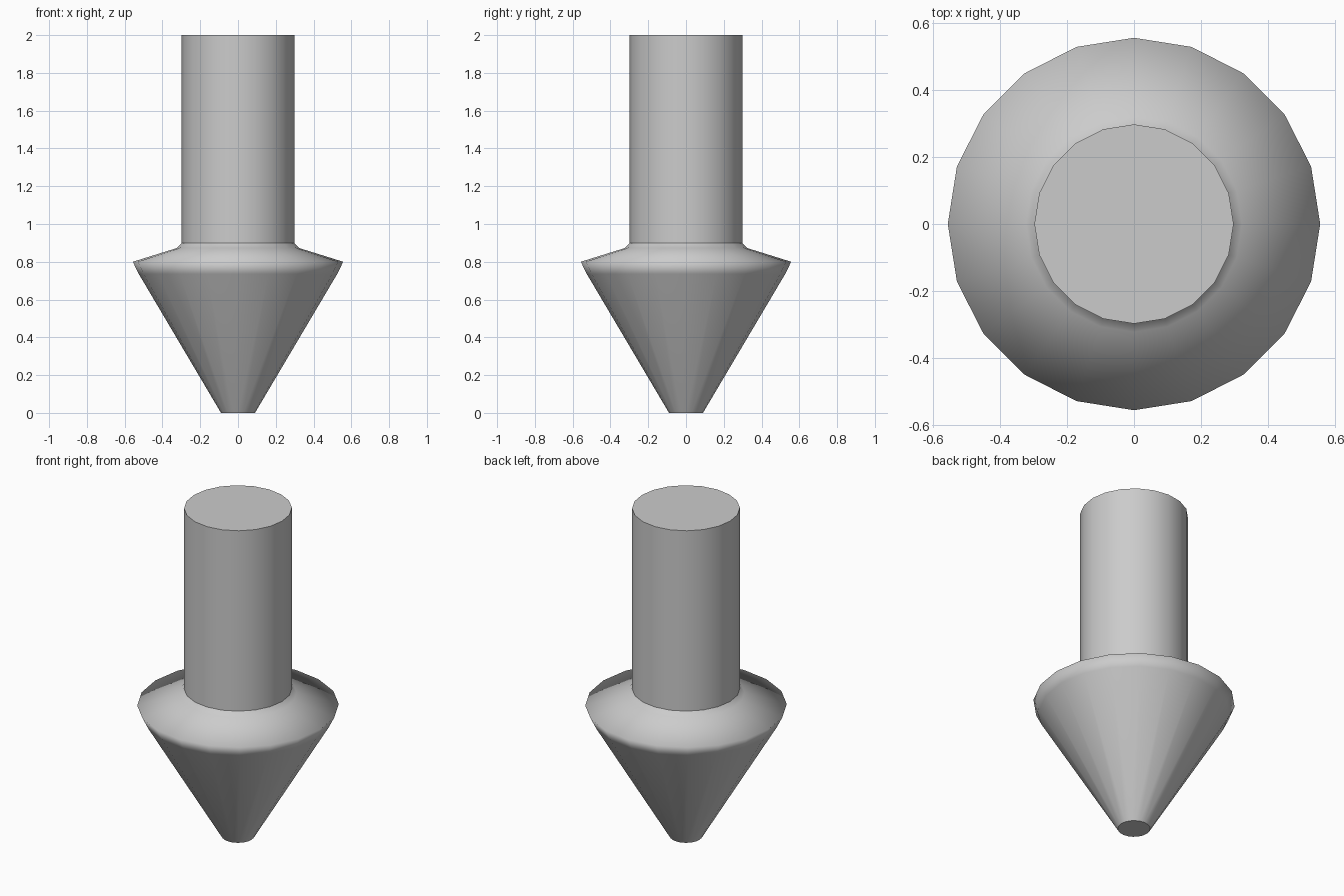
import bpy, bmesh
from math import cos, sin, pi

if "Cube" in bpy.data.objects:
    bpy.data.objects.remove(bpy.data.objects["Cube"])

SIDES = 20


def lathe(name, profile, cap_bottom=False, cap_top=False):
    """Spin a (radius, z) profile into rings with smooth walls and flat caps."""
    bm = bmesh.new()
    rings = [[bm.verts.new((r * cos(2 * pi * i / SIDES), r * sin(2 * pi * i / SIDES), z))
              for i in range(SIDES)] for r, z in profile]
    for a, b in zip(rings, rings[1:]):
        for i in range(SIDES):
            j = (i + 1) % SIDES
            bm.faces.new((a[i], a[j], b[j], b[i])).smooth = True
    caps = []
    if cap_bottom:
        caps.append(bm.faces.new(rings[0][::-1]))
    if cap_top:
        caps.append(bm.faces.new(rings[-1]))
    for cap in caps:
        cap.smooth = False
        for edge in cap.edges:
            edge.smooth = False
    mesh = bpy.data.meshes.new(name)
    bm.to_mesh(mesh)
    bm.free()
    obj = bpy.data.objects.new(name, mesh)
    bpy.context.collection.objects.link(obj)
    return obj


# Blunt-tipped cone with a softened rim and sloping shoulder
lathe("pointed_head",
      [(0.09, 0), (0.525, 0.735), (0.557, 0.8), (0.323, 0.873), (0.298, 0.9)],
      cap_bottom=True)

# Straight shaft rising from the shoulder
lathe("shaft", [(0.298, 0.9), (0.298, 2.0)], cap_top=True)
